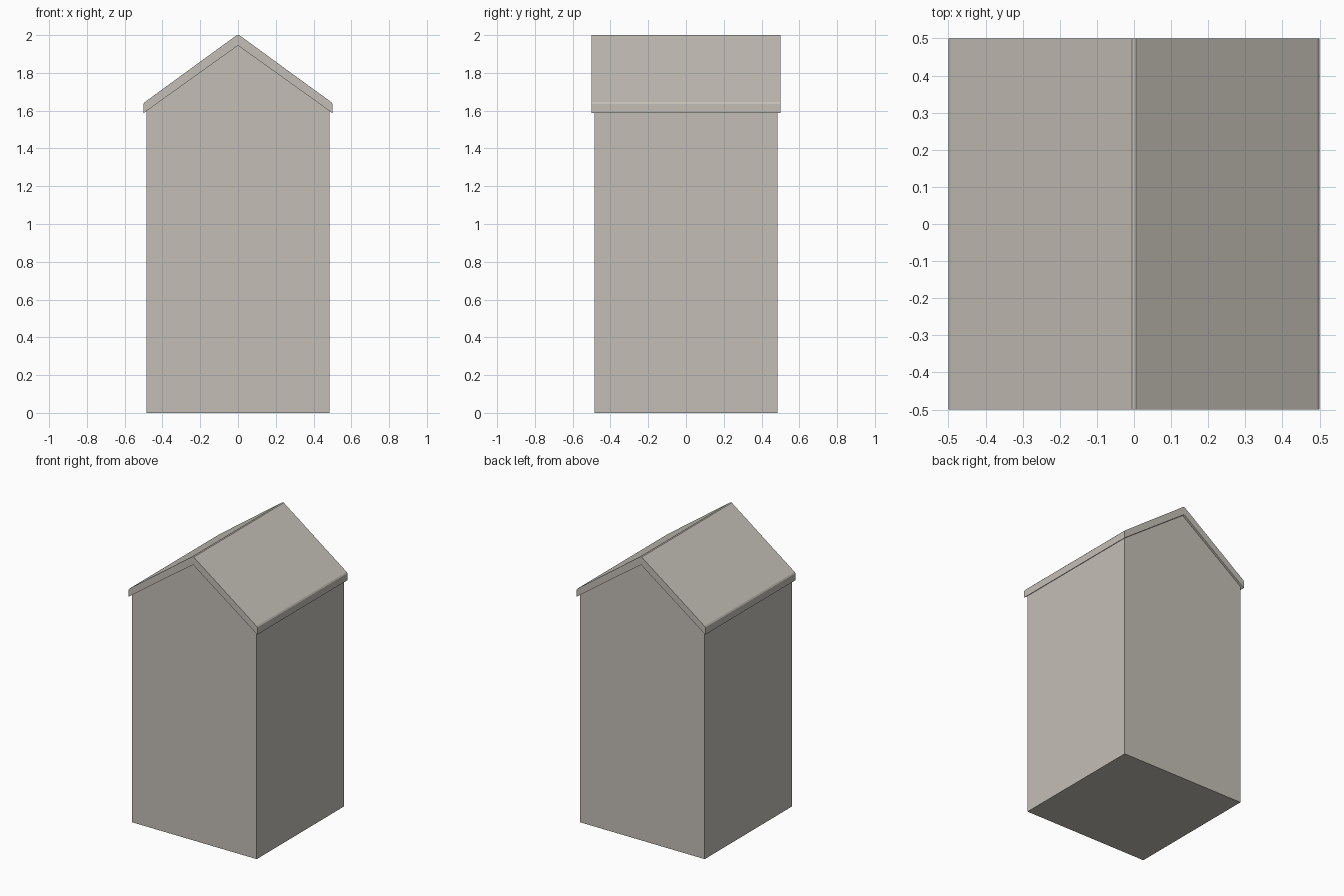
import bpy
import bmesh
from mathutils import Vector

cube = bpy.data.objects.get("Cube")
if cube:
    bpy.data.objects.remove(cube, do_unlink=True)

# One warm grey for everything
stone = bpy.data.materials.new("warm_grey")
stone.use_nodes = True
colour = (0.55, 0.52, 0.47, 1)
stone.diffuse_color = colour
stone.node_tree.nodes["Principled BSDF"].inputs["Base Color"].default_value = colour


def prism(name, profile, half_depth):
    """Extrude an x-z outline from front to back."""
    bm = bmesh.new()
    face = bm.faces.new([bm.verts.new((x, -half_depth, z)) for x, z in profile])
    extruded = bmesh.ops.extrude_face_region(bm, geom=[face], use_keep_orig=True)
    moved = [v for v in extruded["geom"] if isinstance(v, bmesh.types.BMVert)]
    bmesh.ops.translate(bm, verts=moved, vec=Vector((0, 2 * half_depth, 0)))
    bmesh.ops.recalc_face_normals(bm, faces=bm.faces)
    mesh = bpy.data.meshes.new(name)
    bm.to_mesh(mesh)
    bm.free()
    mesh.materials.append(stone)
    obj = bpy.data.objects.new(name, mesh)
    bpy.context.collection.objects.link(obj)
    return obj


def mirrored(points):
    return [(-x, z) for x, z in reversed(points)]


# Tall square body with gabled front and back
wall = [(0.485, 0), (0.485, 1.6)]
prism("body", wall + [(0, 1.947)] + mirrored(wall), 0.485)

# Overhanging gable roof with chamfered ridge and eaves
slope = [(0.5, 1.587), (0.5, 1.636), (0.494, 1.645), (0.006, 2.0)]
prism("roof", slope + mirrored(slope) + [(0, 1.945)], 0.5)
